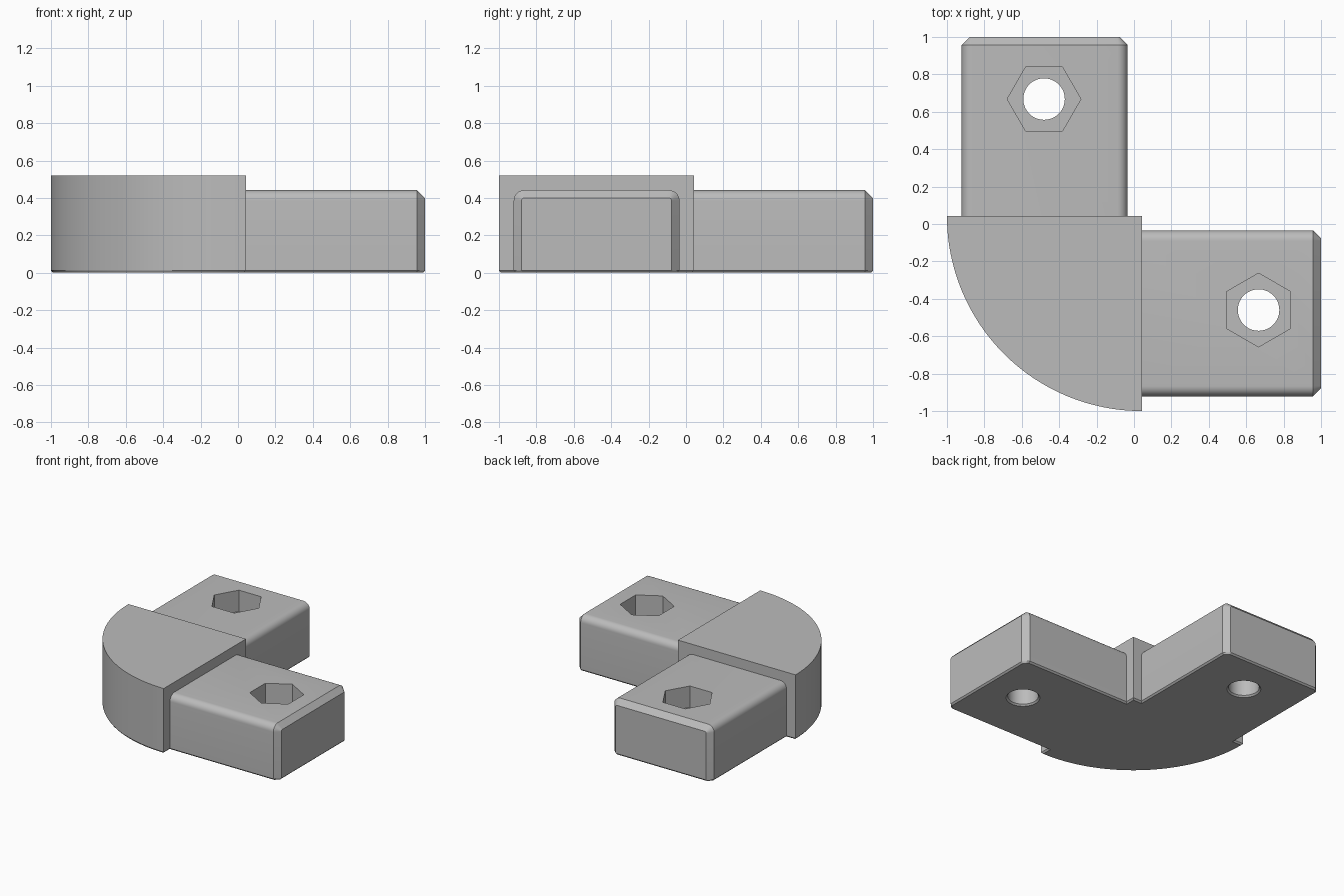
import bpy, bmesh, math

cube = bpy.data.objects.get("Cube")
if cube:
    bpy.data.objects.remove(cube, do_unlink=True)

EDGE = 0.042        # corner position of the quarter block, also the end chamfer
LIP = 0.012         # small chamfer around the underside
ARM_TOP = 0.441
BLOCK_TOP = 0.521
ARM_MID = -0.478
ARM_HALF = 0.443
HEX_FLOOR = 0.27

grey = bpy.data.materials.new("plain grey")
grey.use_nodes = True
colour = (0.5, 0.5, 0.5, 1)
grey.diffuse_color = colour
grey.node_tree.nodes["Principled BSDF"].inputs["Base Color"].default_value = colour


def loft(name, rings):
    """Solid made by bridging rings of equal point count and capping both ends."""
    bm = bmesh.new()
    loops = [[bm.verts.new(p) for p in ring] for ring in rings]
    for a, b in zip(loops, loops[1:]):
        for i in range(len(a)):
            j = (i + 1) % len(a)
            bm.faces.new((a[i], a[j], b[j], b[i]))
    bm.faces.new(loops[0])
    bm.faces.new(loops[-1])
    bmesh.ops.recalc_face_normals(bm, faces=bm.faces)
    mesh = bpy.data.meshes.new(name)
    bm.to_mesh(mesh)
    bm.free()
    mesh.materials.append(grey)
    obj = bpy.data.objects.new(name, mesh)
    bpy.context.collection.objects.link(obj)
    return obj


def quarter(z, inset, steps=48):
    c, r = EDGE - inset, 1 + EDGE - 2 * inset
    angles = [math.pi + math.pi / 2 * i / steps for i in range(steps + 1)]
    return [(c, c, z)] + [(c + r * math.cos(a), c + r * math.sin(a), z) for a in angles]


def arm_section(along, inset, bottom, lip, swap):
    """Cross-section with rounded upper corners and a chamfered base."""
    w, top, r = ARM_HALF - inset, ARM_TOP - inset, 0.055 - inset
    half = [(w - lip, bottom), (w, bottom + lip)]
    for i in range(9):
        a = math.pi / 2 * i / 8
        half.append((w - r + r * math.cos(a), top - r + r * math.sin(a)))
    outline = half + [(-s, z) for s, z in reversed(half)]
    pts = [(along, ARM_MID + s, z) for s, z in outline]
    return [(y, x, z) for x, y, z in pts] if swap else pts


def disc(centre, radius, z, sides, turn=0.0):
    return [(centre[0] + radius * math.cos(turn + math.tau * i / sides),
             centre[1] + radius * math.sin(turn + math.tau * i / sides), z)
            for i in range(sides)]


def combine(target, tool, operation):
    mod = target.modifiers.new(operation.lower(), 'BOOLEAN')
    mod.object, mod.operation, mod.solver = tool, operation, 'EXACT'
    bpy.ops.object.select_all(action='DESELECT')
    bpy.context.view_layer.objects.active = target
    target.select_set(True)
    bpy.ops.object.modifier_apply(modifier=mod.name)
    bpy.data.objects.remove(tool, do_unlink=True)


# Quarter-round corner block
body = loft("corner_connector", [quarter(0, LIP), quarter(LIP, 0), quarter(BLOCK_TOP, 0)])

# Two arms with bevelled ends
for swap in (False, True):
    arm = loft("arm", [arm_section(-0.1, 0, 0, LIP, swap),
                       arm_section(1 - EDGE, 0, 0, LIP, swap),
                       arm_section(1 - LIP, EDGE - LIP, 0, LIP, swap),
                       arm_section(1, EDGE, LIP, 0.002, swap)])
    combine(body, arm, 'UNION')

# Hexagonal nut pockets and bolt holes with a countersunk underside
for centre, turn in (((0.666, -0.46), math.pi / 2), ((-0.481, 0.668), 0)):
    pocket = loft("nut_cutter", [disc(centre, 0.197, z, 6, turn) for z in (HEX_FLOOR, 0.6)])
    combine(body, pocket, 'DIFFERENCE')
    bolt = loft("bolt_cutter", [disc(centre, 0.111 + 2 * LIP, -LIP, 48),
                                disc(centre, 0.111, LIP, 48),
                                disc(centre, 0.111, 0.5, 48)])
    combine(body, bolt, 'DIFFERENCE')

bpy.ops.object.shade_smooth_by_angle(angle=math.radians(25))
